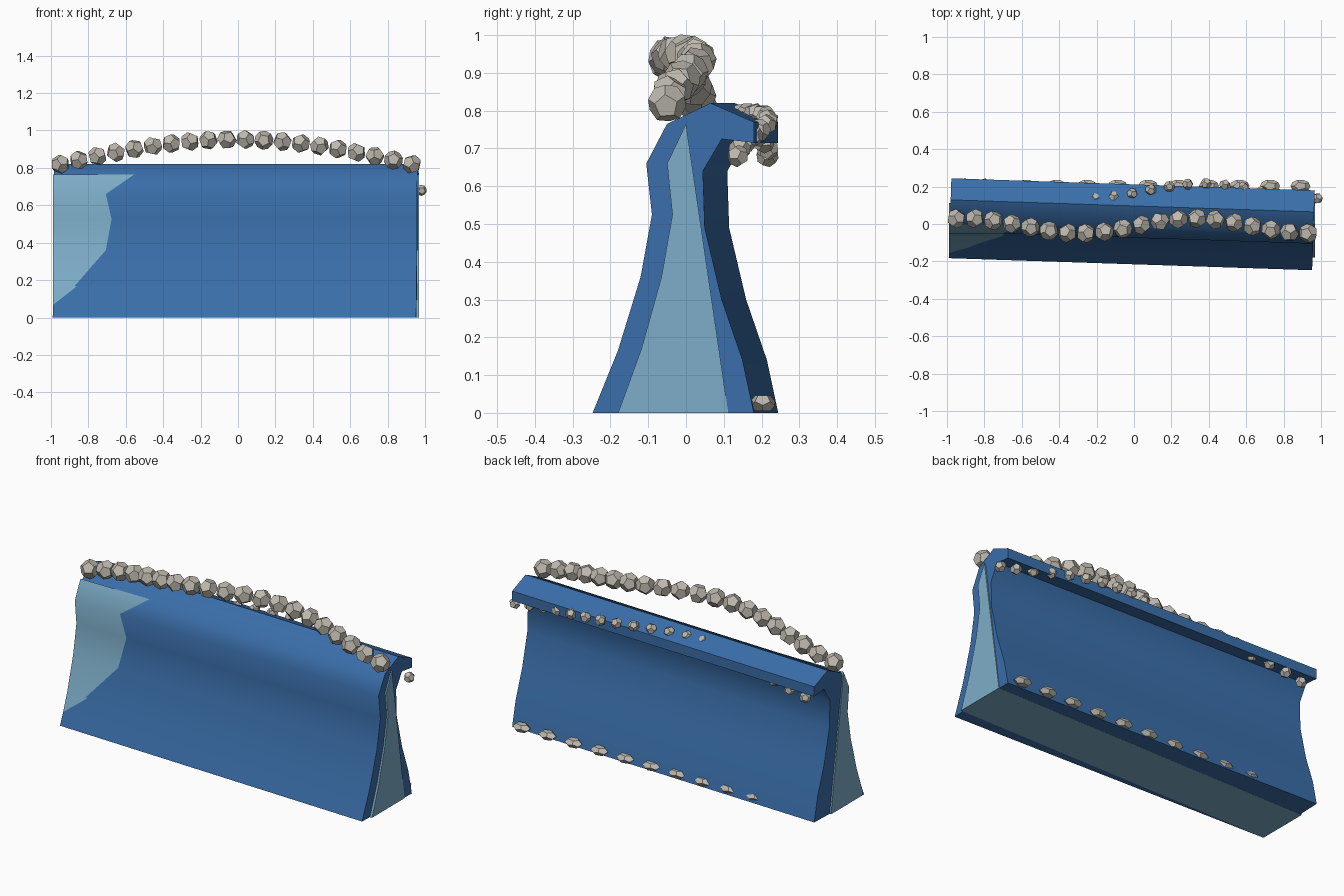
import bpy, bmesh, math, random
from mathutils import Vector, Euler

random.seed(4)
cube = bpy.data.objects.get("Cube")
if cube:
    bpy.data.objects.remove(cube, do_unlink=True)


def material(name, rgb):
    m = bpy.data.materials.new(name)
    m.use_nodes = True
    m.diffuse_color = (*rgb, 1)
    m.node_tree.nodes["Principled BSDF"].inputs["Base Color"].default_value = (*rgb, 1)
    return m


blue = material("deep_water_blue", (0.042, 0.156, 0.40))
pale = material("pale_water_blue", (0.205, 0.42, 0.58))
foam = material("foam_grey", (0.52, 0.49, 0.43))


def finish(name, bm, mat):
    bmesh.ops.recalc_face_normals(bm, faces=bm.faces)
    mesh = bpy.data.meshes.new(name)
    bm.to_mesh(mesh)
    bm.free()
    mesh.materials.append(mat)
    obj = bpy.data.objects.new(name, mesh)
    bpy.context.collection.objects.link(obj)
    return obj


def extrude_profile(name, profile, x0, x1, mat):
    """Sweep a (y, z) outline along x and smooth its gentle bends."""
    bm = bmesh.new()
    face = bm.faces.new([bm.verts.new((x0, y, z)) for y, z in profile])
    new = bmesh.ops.extrude_face_region(bm, geom=[face])["geom"]
    bmesh.ops.translate(bm, vec=(x1 - x0, 0, 0),
                        verts=[g for g in new if isinstance(g, bmesh.types.BMVert)])
    if not face.is_valid or len([f for f in bm.faces if len(f.verts) > 4]) < 2:
        bm.faces.new([v for v in bm.verts if abs(v.co.x - x0) < 1e-5])
    obj = finish(name, bm, mat)
    bpy.ops.object.select_all(action='DESELECT')
    obj.select_set(True)
    bpy.context.view_layer.objects.active = obj
    bpy.ops.object.shade_smooth_by_angle(angle=math.radians(40))
    return obj


# Curling wave wall, turned slightly about the vertical
wave_outline = [(-.215, 0), (-.148, .165), (-.088, .36), (-.058, .525), (-.073, .66),
                (-.018, .765), (.097, .82), (.212, .77), (.212, .715), (.127, .725),
                (.077, .64), (.082, .49), (.127, .30), (.182, .14), (.212, 0)]
wave = extrude_profile("wave_wall", wave_outline, -.972, .972, blue)
wave.location.x = -.012
wave.rotation_euler.z = math.radians(-1.9)

# Pale inner wave, straight along x, showing where it breaks through
inner_outline = [(-.18, -.0005), (-.118, .17), (-.065, .36), (-.036, .525),
                 (-.05, .66), (0, .765), (.112, -.0005)]
extrude_profile("inner_wave", inner_outline, -.99, .968, pale)


def dodecahedron_points():
    bm = bmesh.new()
    bmesh.ops.create_icosphere(bm, subdivisions=1, radius=1)
    pts = [f.calc_center_median().normalized() for f in bm.faces]
    bm.free()
    return pts


DODECA = dodecahedron_points()


def foam_row(name, balls, spin=True):
    """One object of flat-sided foam balls given as (centre, radii)."""
    bm = bmesh.new()
    for centre, radii in balls:
        turn = Euler([random.uniform(0, 6.28) if spin else 0 for _ in range(3)])
        verts = []
        for p in DODECA:
            q = p.copy()
            q.rotate(turn)
            verts.append(bm.verts.new(Vector(a * b for a, b in zip(q, radii)) + Vector(centre)))
        bmesh.ops.convex_hull(bm, input=verts)
    bmesh.ops.dissolve_limit(bm, angle_limit=math.radians(2), verts=bm.verts, edges=bm.edges)
    return finish(name, bm, foam)


# Foam crest and the smaller drops under the lip follow the same winding arch
crest, lip = [], []
for i in range(20):
    t = i / 19
    x = -.95 + 1.88 * t
    y = -.01 + .04 * math.cos(2 * math.pi * (x + .9) / 1.22)
    arch = math.sin(math.pi * t)
    crest.append(((x, y, .82 + .132 * arch), (.052,) * 3))
    lip.append(((x + .05, y + .187, .68 + .112 * arch), (.03,) * 3))
foam_row("crest_foam", crest)
foam_row("lip_foam", lip)

# Flattened foam along the back foot
foot = [((.89 - .163 * i, .203, .025), (.054, .035, .026)) for i in range(10)]
foam_row("foot_foam", foot, spin=False)
